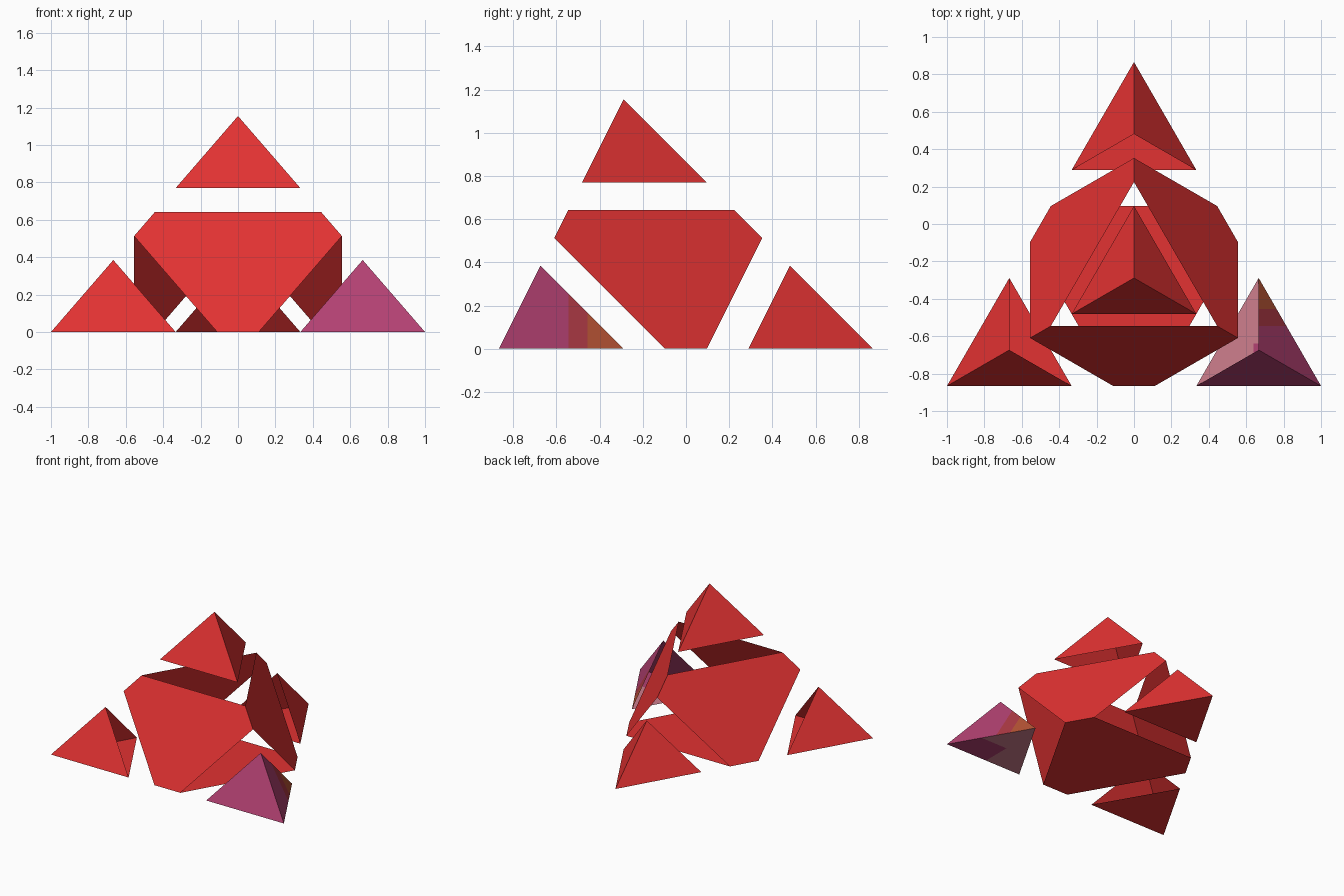
import bpy, bmesh, math
from mathutils import Vector

if "Cube" in bpy.data.objects:
    bpy.data.objects.remove(bpy.data.objects["Cube"])

S = math.sqrt(3)
# corners of the full pyramid: left, right, back, top
P = [Vector((-1, -S / 2, 0)), Vector((1, -S / 2, 0)),
     Vector((0, S / 2, 0)), Vector((0, -S / 6, 2 / S))]
CENTRE = sum(P, Vector()) / 4


def material(name, rgb):
    m = bpy.data.materials.new(name)
    m.diffuse_color = (*rgb, 1)
    m.use_nodes = True
    m.node_tree.nodes["Principled BSDF"].inputs["Base Color"].default_value = m.diffuse_color
    return m


RED = material("red", (0.76, 0.032, 0.032))
PURPLE = material("purple", (0.45, 0.053, 0.168))
CRIMSON = material("crimson", (0.43, 0.042, 0.06))
ORANGE = material("burnt orange", (0.48, 0.09, 0.036))
MAUVE = material("mauve", (0.62, 0.21, 0.27))


def shell(name, polygons, mats, paint=None):
    """Open shell from flat polygons, all facing away from the pyramid centre."""
    bm = bmesh.new()
    for pts in polygons:
        f = bm.faces.new([bm.verts.new(p) for p in pts])
        f.normal_update()
        if f.normal.dot(f.calc_center_median() - CENTRE) < 0:
            f.normal_flip()
    bmesh.ops.remove_doubles(bm, verts=bm.verts[:], dist=1e-5)
    if paint:
        paint(bm)
    me = bpy.data.meshes.new(name)
    bm.to_mesh(me)
    bm.free()
    for m in mats:
        me.materials.append(m)
    ob = bpy.data.objects.new(name, me)
    bpy.context.collection.objects.link(ob)
    return ob


def is_floor(f):
    return f.normal.z < -0.9


def is_side(f):
    return f.normal.x > 0.3


def cut(bm, test, point, normal):
    """Slice only the faces that pass the test."""
    bm.normal_update()
    faces = [f for f in bm.faces if test(f)]
    edges = {e for f in faces for e in f.edges}
    verts = {v for f in faces for v in f.verts}
    bmesh.ops.bisect_plane(bm, geom=list(verts) + list(edges) + faces,
                           plane_co=point, plane_no=normal, dist=1e-5)


def paint_right_tip(bm):
    # bands on the side face, a corner patch on the floor
    cut(bm, is_side, (0, -0.545, 0), (0, 1, 0))
    cut(bm, is_side, (0, -0.455, 0), (0, 1, 0))
    cut(bm, is_floor, (0.64, 0, 0), (1, 0, 0))
    cut(bm, is_floor, (0, -0.64, 0), (0, 1, 0))
    bm.normal_update()
    for f in bm.faces:
        c = f.calc_center_median()
        if is_side(f):
            f.material_index = 2 if c.y > -0.455 else 1 if c.y > -0.545 else 0
        elif is_floor(f):
            f.material_index = 0 if c.x > 0.64 and c.y < -0.64 else 3


# core: each pyramid face trimmed to a hexagon, open at the four corners
hexagons = []
for skip in range(4):
    a, b, c = [P[i] for i in range(4) if i != skip]
    hexagons.append([p.lerp(q, t) for p, q in ((a, b), (b, c), (c, a))
                     for t in (4 / 9, 5 / 9)])
shell("core", hexagons, [RED])

# tips: third-size corner pyramids, open on the side facing the core
for i, name in enumerate(("left_tip", "right_tip", "back_tip", "top_tip")):
    ends = [P[i].lerp(P[j], 1 / 3) for j in range(4) if j != i]
    tris = [[P[i], ends[k], ends[(k + 1) % 3]] for k in range(3)]
    if name == "right_tip":
        shell(name, tris, [PURPLE, CRIMSON, ORANGE, MAUVE], paint_right_tip)
    else:
        shell(name, tris, [RED])
